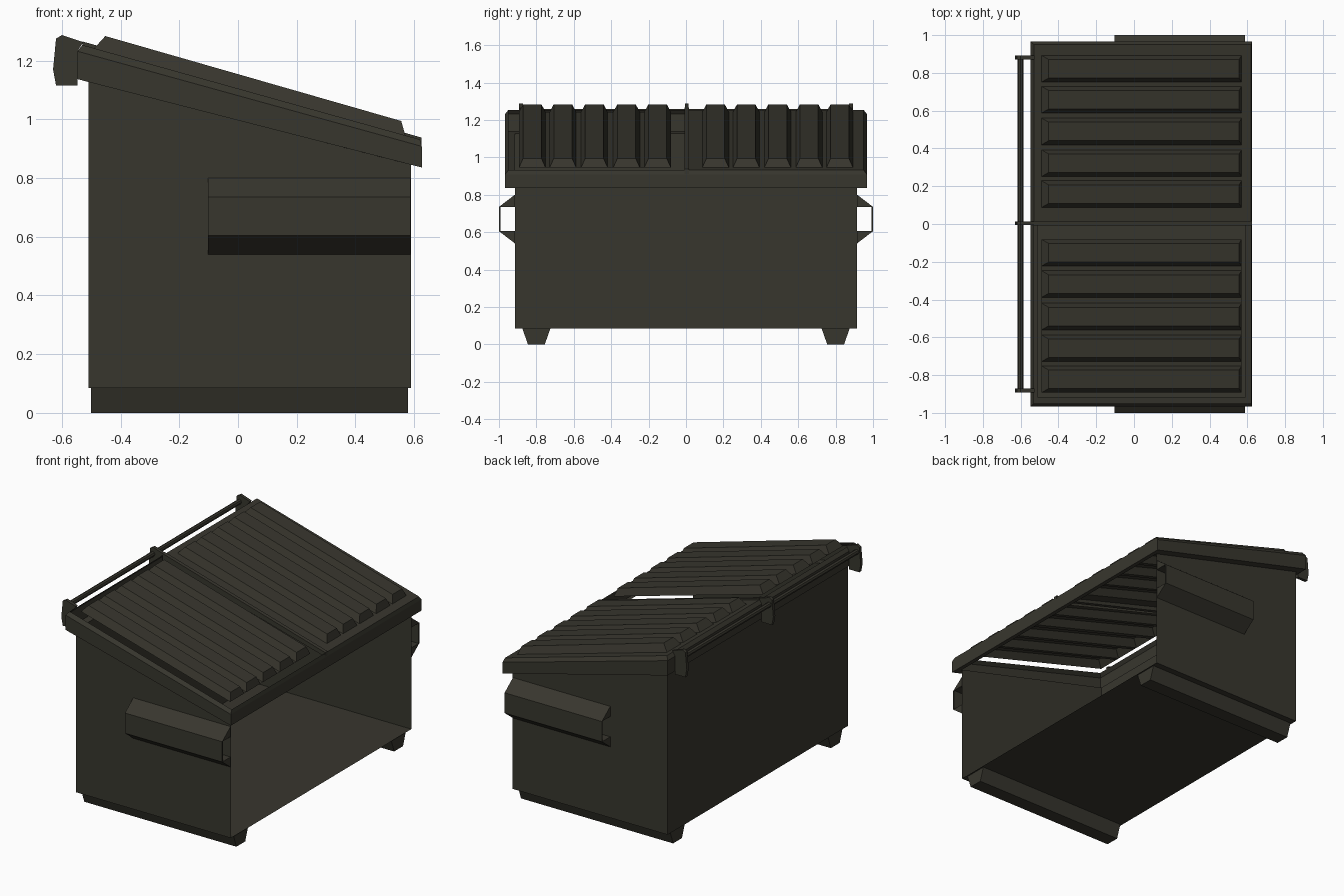
import bpy, bmesh, math

if "Cube" in bpy.data.objects:
    bpy.data.objects.remove(bpy.data.objects["Cube"])

paint = bpy.data.materials.new("dark olive paint")
paint.diffuse_color = (0.039, 0.037, 0.027, 1)
paint.use_nodes = True
paint.node_tree.nodes["Principled BSDF"].inputs["Base Color"].default_value = paint.diffuse_color


def make(name, verts, faces, fix=True):
    me = bpy.data.meshes.new(name)
    me.from_pydata(verts, [], faces)
    bm = bmesh.new()
    bm.from_mesh(me)
    bmesh.ops.remove_doubles(bm, verts=bm.verts, dist=0.0005)
    if fix:
        bmesh.ops.recalc_face_normals(bm, faces=bm.faces)
    bm.to_mesh(me)
    bm.free()
    me.materials.append(paint)
    ob = bpy.data.objects.new(name, me)
    bpy.context.collection.objects.link(ob)
    return ob


def prism(name, profile, a, b, place):
    """Closed solid: 2D profile swept from a to b, place(u, v, t) -> xyz."""
    n = len(profile)
    verts = [place(u, v, t) for t in (a, b) for u, v in profile]
    faces = [tuple(range(n)), tuple(range(n, 2 * n))]
    faces += [(i, (i + 1) % n, n + (i + 1) % n, n + i) for i in range(n)]
    return make(name, verts, faces)


along_x = lambda u, v, t: (t, u, v)
along_y = lambda u, v, t: (u, t, v)


def lid_z(x):
    return 1.105 - 0.28 * x


def ring(x0, x1, y, z0, z1):
    return [(x0, -y, z0), (x1, -y, z1), (x1, y, z1), (x0, y, z0)]


def bridge(rings, skip=()):
    verts = [v for r in rings for v in r]
    faces = []
    for k in range(len(rings) - 1):
        for i in range(4):
            if (k, i) not in skip:
                j = (i + 1) % 4
                faces.append((4*k + i, 4*k + j, 4*k + 4 + j, 4*k + 4 + i))
    return verts, faces


# sheet-metal body: floor and three walls, open on the +x side
floor = ring(-0.51, 0.59, 0.915, 0.085, 0.085)
wall_top = ring(-0.51, 0.59, 0.915, 1.128, 0.845)
v, f = bridge([floor, wall_top], skip={(0, 1)})
make("body", v, f + [(3, 2, 1, 0)], fix=False)

# sloped rim: lower lip, outer band, chamfer up to the lid
v, f = bridge([wall_top,
               ring(-0.547, 0.626, 0.967, 1.137, 0.836),
               ring(-0.547, 0.626, 0.967, 1.232, 0.908),
               ring(-0.53, 0.62, 0.95, lid_z(-0.53), lid_z(0.62))])
make("rim", v, f, fix=False)

# ribbed lids
X0, X1 = -0.49, 0.57


def lid(name, centres, lo, hi, margin):
    verts, faces = [], []

    def quad(*pts):
        n = len(verts)
        verts.extend(pts)
        faces.append((n, n + 1, n + 2, n + 3))

    def flat(xa, xb, ya, yb):
        quad((xa, ya, lid_z(xa)), (xb, ya, lid_z(xb)),
             (xb, yb, lid_z(xb)), (xa, yb, lid_z(xa)))

    hw, tw = 0.071, 0.049
    for c in centres:
        base = [(x, c + s * hw, lid_z(x)) for x, s in
                ((X0, -1), (X1, -1), (X1, 1), (X0, 1))]
        top = [(x, c + s * tw, 1.154 - 0.287 * x) for x, s in
               ((-0.452, -1), (0.556, -1), (0.556, 1), (-0.452, 1))]
        quad(*top)
        for i in range(4):
            j = (i + 1) % 4
            quad(base[i], base[j], top[j], top[i])
    for a, b in zip(centres, centres[1:]):
        flat(X0, X1, a + hw, b - hw)
    if margin:
        flat(X0, X1, lo, centres[0] - hw)
        flat(X0, X1, centres[-1] + hw, hi)
        flat(-0.53, X0, lo, hi)
        flat(X1, 0.62, lo, hi)
    make(name, verts, faces, fix=False)


lid("lid_back", [0.158, 0.322, 0.49, 0.658, 0.822], 0.0, 0.95, True)
lid("lid_front", [-0.822, -0.658, -0.49, -0.318, -0.152], -0.95, 0.0, False)

# strip between the two lids
prism("lid_divider", [(-0.53, lid_z(-0.53) - 0.03), (0.625, lid_z(0.625) - 0.02),
                      (0.625, lid_z(0.625) + 0.008), (-0.53, lid_z(-0.53) + 0.012)],
      -0.008, 0.016, along_y)

# hinge brackets and rod
bracket = [(-0.62, 1.116), (-0.547, 1.116), (-0.547, 1.232), (-0.527, 1.263),
           (-0.60, 1.287), (-0.62, 1.275), (-0.63, 1.17)]
for i, y in enumerate((-0.882, 0.004, 0.882)):
    prism(f"hinge_bracket_{i}", bracket, y - 0.01, y + 0.01, along_y)
rod = [(-0.601 + 0.016 * math.cos(a * math.pi / 4), 1.243 + 0.016 * math.sin(a * math.pi / 4))
       for a in range(8)]
prism("hinge_rod", rod, -0.882, 0.882, along_y)

for s, side in ((-1, "front"), (1, "back")):
    # skid under each end
    prism(f"skid_{side}", [(s * 0.725, 0.085), (s * 0.875, 0.085),
                           (s * 0.845, 0), (s * 0.755, 0)], -0.5, 0.58, along_x)
    # fork pocket: upper wedge, lower wedge and outer plate around an open slot
    parts = {"top": [(0.915, 0.80), (1.0, 0.735), (0.915, 0.735)],
             "bottom": [(0.915, 0.605), (1.0, 0.605), (0.915, 0.54)],
             "plate": [(0.992, 0.605), (1.0, 0.605), (1.0, 0.735), (0.992, 0.735)]}
    for part, prof in parts.items():
        prism(f"fork_pocket_{part}_{side}", [(s * u, w) for u, w in prof],
              -0.103, 0.588, along_x)
